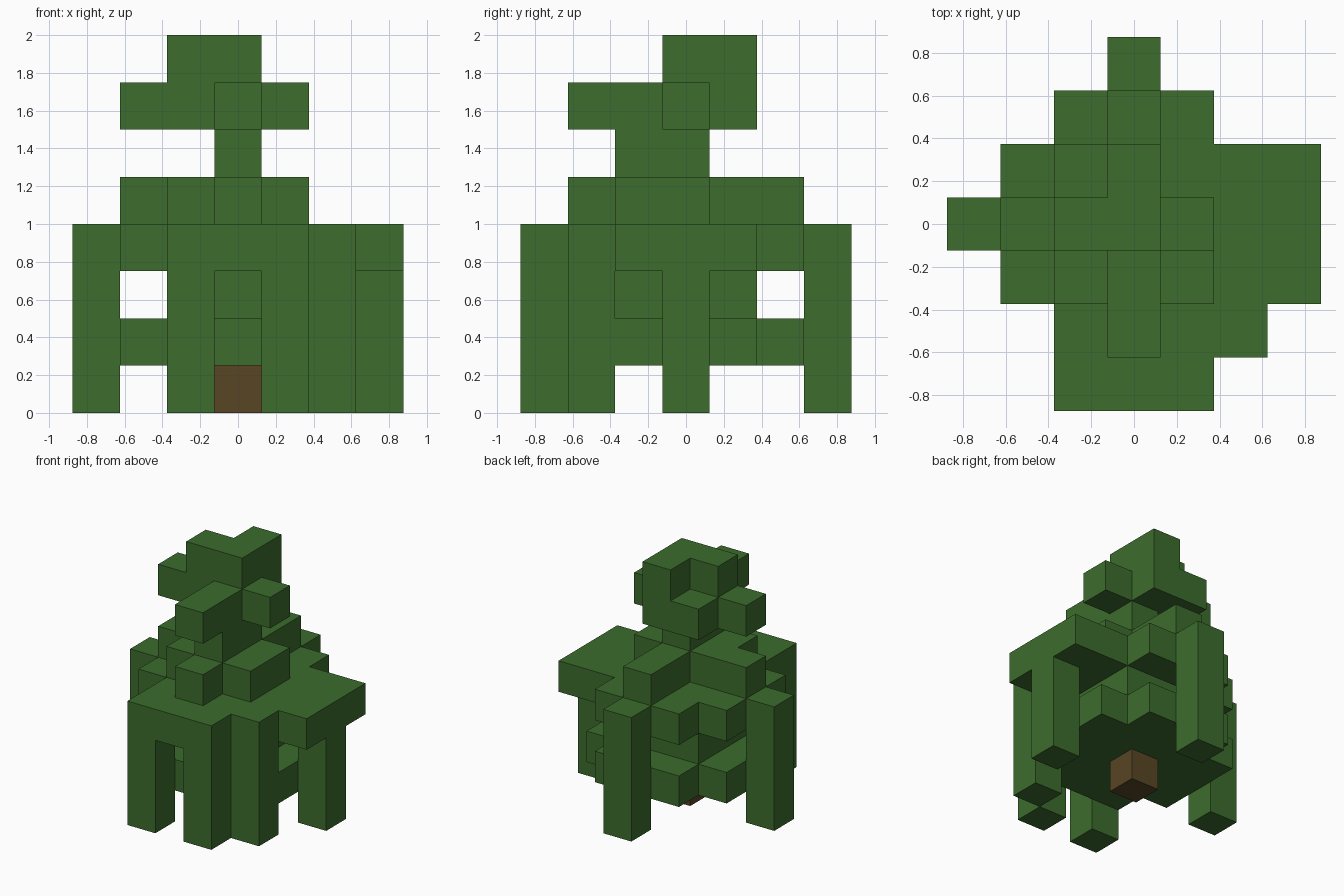
import bpy, bmesh
from mathutils import Vector

cube = bpy.data.objects.get("Cube")
if cube:
    bpy.data.objects.remove(cube, do_unlink=True)

U = 0.25  # edge of one block


def make_material(name, rgb):
    mat = bpy.data.materials.new(name)
    mat.use_nodes = True
    color = (*rgb, 1.0)
    mat.diffuse_color = color
    mat.node_tree.nodes["Principled BSDF"].inputs["Base Color"].default_value = color
    return mat


leaf_green = make_material("leaf green", (0.045, 0.150, 0.026))
bark_brown = make_material("bark brown", (0.098, 0.061, 0.018))


def block(x, y, z):
    """All cells in inclusive ranges; a single number is a range of one."""
    span = lambda r: range(r[0], r[1] + 1) if isinstance(r, tuple) else (r,)
    return {(i, j, k) for i in span(x) for j in span(y) for k in span(z)}


def plus(*blocks):
    return set().union(*blocks)


parts = {
    "trunk": block(0, 0, 0),
    # wide lower foliage with its four corners cut away
    "lower_foliage": plus(block((-2, 2), (-1, 1), 1), block((-1, 1), (-2, 2), 1)),
    "inner_foliage": block((-1, 1), (-1, 1), 2),
    # broad uneven canopy
    "broad_canopy": plus(block((-2, 3), (-1, 1), 3), block((-1, 1), (-3, 2), 3),
                         block(2, -2, 3), block(-3, 0, 3), block(0, 3, 3)),
    "upper_foliage": plus(block(0, (-2, 2), 4), block(1, (-1, 0), 4),
                          block(-1, (-1, 0), 4), block(-2, 0, 4)),
    "neck": block(0, (-1, 0), 5),
    "crown": plus(block((-2, 1), 0, 6), block(0, (-2, 1), 6), block(-1, 1, 6)),
    "crown_top": plus(block((-1, 0), 0, 7), block(0, 1, 7)),
}

# hanging columns under the canopy edge
columns = {
    "front_right_column": (-1, -3), "front_left_column": (1, -3),
    "left_corner_column": (2, -2), "left_column": (3, 0),
    "right_column": (-3, 0), "back_column": (0, 3),
}
for name, (i, j) in columns.items():
    parts[name] = block(i, j, (0, 2))

occupied = plus(*parts.values())


def build(name, cells, mat):
    """Emit only the outward faces, then merge coplanar ones."""
    bm = bmesh.new()
    for cell in sorted(cells):
        center = Vector(cell)
        for axis in range(3):
            for sign in (-1, 1):
                n = Vector((0, 0, 0))
                n[axis] = sign
                if tuple(int(c) for c in center + n) in occupied:
                    continue
                a = Vector((0, 0, 0))
                a[(axis + 1) % 3] = 0.5
                b = n.cross(a)
                mid = center + n / 2 + Vector((0, 0, 0.5))
                bm.faces.new([bm.verts.new((mid + d) * U)
                              for d in (-a - b, a - b, a + b, -a + b)])
    bmesh.ops.remove_doubles(bm, verts=bm.verts[:], dist=0.001)
    bmesh.ops.dissolve_limit(bm, angle_limit=0.01, verts=bm.verts[:], edges=bm.edges[:])
    mesh = bpy.data.meshes.new(name)
    bm.to_mesh(mesh)
    bm.free()
    mesh.materials.append(mat)
    bpy.context.collection.objects.link(bpy.data.objects.new(name, mesh))


for name, cells in parts.items():
    build(name, cells, bark_brown if name == "trunk" else leaf_green)
